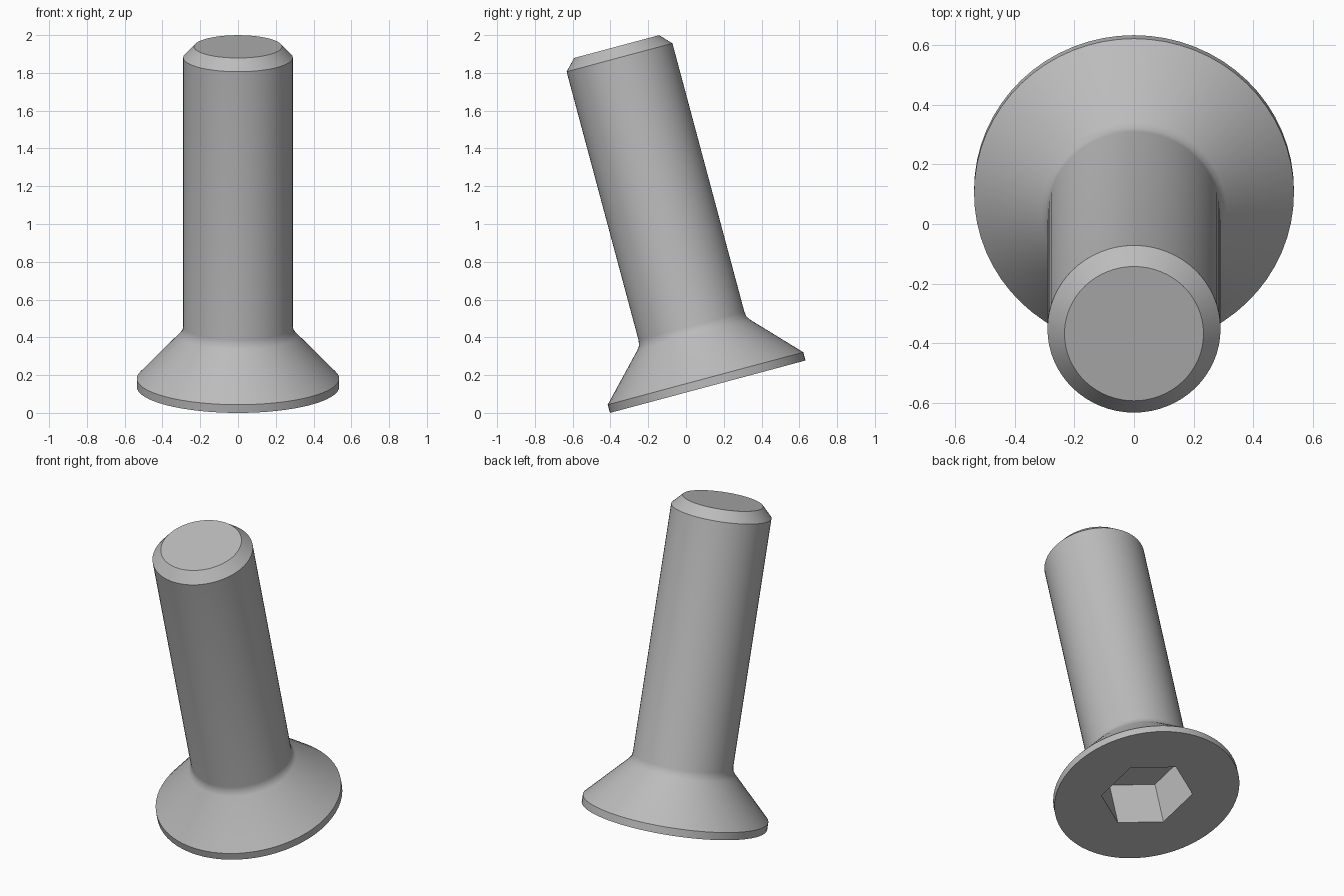
import bpy, bmesh, math
from mathutils import Matrix

default = bpy.data.objects.get("Cube")
if default:
    bpy.data.objects.remove(default, do_unlink=True)

SIDES = 64
TILT = math.radians(15)
LENGTH, HEAD_R, SHAFT_R, TIP_R = 1.864, 0.536, 0.29, 0.233
SOCKET_R, SOCKET_DEPTH = 0.267, 0.29

steel = bpy.data.materials.new("grey steel")
steel.use_nodes = True
colour = (0.5, 0.5, 0.5, 1)
steel.diffuse_color = colour
steel.node_tree.nodes["Principled BSDF"].inputs["Base Color"].default_value = colour

bm = bmesh.new()


def ring(radius, z, sides, turn=0.0):
    step = 2 * math.pi / sides
    return [bm.verts.new((radius * math.cos(i * step + turn),
                          radius * math.sin(i * step + turn), z))
            for i in range(sides)]


def skin(lower, upper):
    n = len(lower)
    for i in range(n):
        j = (i + 1) % n
        bm.faces.new((lower[i], lower[j], upper[j], upper[i]))


def loop_edges(verts):
    return [bm.edges.get((verts[i - 1], verts[i])) for i in range(len(verts))]


# Lathed body: rim, countersunk cone, small fillet, shaft, chamfered tip
profile = [(HEAD_R, 0), (HEAD_R, 0.045), (0.31, 0.283), (0.295, 0.304),
           (SHAFT_R, 0.333), (SHAFT_R, LENGTH - 0.06), (TIP_R, LENGTH)]
rings = [ring(r, z, SIDES) for r, z in profile]
for a, b in zip(rings, rings[1:]):
    skin(a, b)
bm.faces.new(rings[-1])

# Hexagonal drive socket sunk into the head
mouth = ring(SOCKET_R, 0, 6, math.radians(30))
floor = ring(SOCKET_R, SOCKET_DEPTH, 6, math.radians(30))
skin(mouth, floor)
bm.faces.new(floor)

# Flat head face around the socket mouth
bmesh.ops.triangle_fill(bm, use_beauty=True,
                        edges=loop_edges(rings[0]) + loop_edges(mouth))
bmesh.ops.recalc_face_normals(bm, faces=bm.faces)

# Lean the screw towards the front, standing on the edge of its head
bm.transform(Matrix.Translation((0, 0.115, HEAD_R * math.sin(TILT)))
             @ Matrix.Rotation(TILT, 4, "X"))

mesh = bpy.data.meshes.new("countersunk_screw")
bm.to_mesh(mesh)
bm.free()
mesh.materials.append(steel)
screw = bpy.data.objects.new("countersunk_screw", mesh)
bpy.context.collection.objects.link(screw)

bpy.context.view_layer.objects.active = screw
screw.select_set(True)
bpy.ops.object.shade_smooth_by_angle(angle=math.radians(30))
